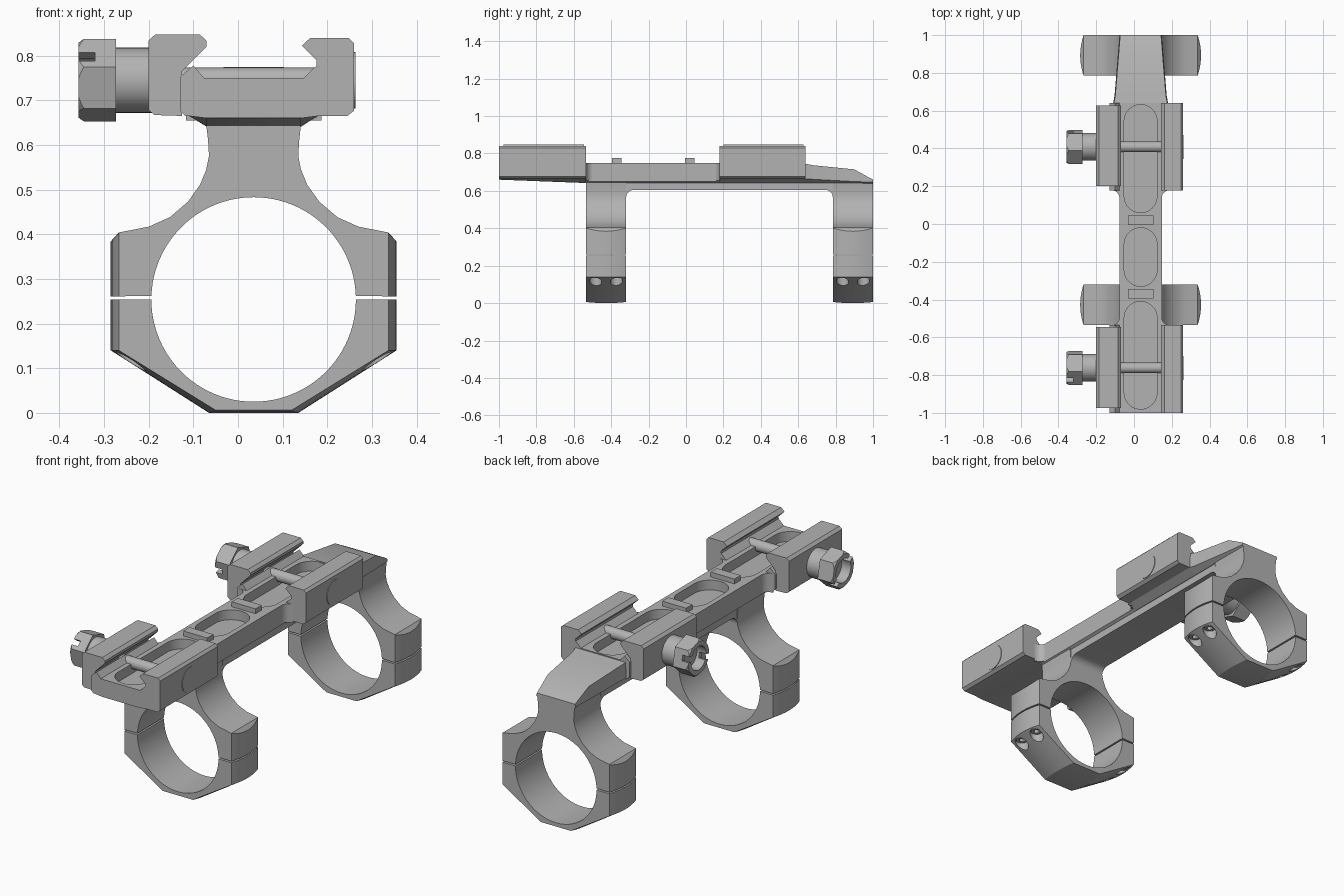
import bpy, bmesh, math
from mathutils import Vector, Matrix

if "Cube" in bpy.data.objects:
    bpy.data.objects.remove(bpy.data.objects["Cube"])

metal = bpy.data.materials.new("grey metal")
metal.use_nodes = True
GREY = (0.45, 0.45, 0.45, 1)
metal.diffuse_color = GREY
metal.node_tree.nodes["Principled BSDF"].inputs["Base Color"].default_value = GREY

CX = 0.035                      # centre line of rings and bar
BOLT_Z = 0.745
RINGS = {"front": (-0.535, -0.32), "rear": (0.785, 1.0)}
CLAMPS = {"front": (-1.0, -0.535), "rear": (0.178, 0.64)}


def finish(name, bm):
    bmesh.ops.recalc_face_normals(bm, faces=bm.faces)
    mesh = bpy.data.meshes.new(name)
    bm.to_mesh(mesh)
    bm.free()
    mesh.materials.append(metal)
    ob = bpy.data.objects.new(name, mesh)
    bpy.context.collection.objects.link(ob)
    return ob


def loft(name, sections, axis="y"):
    """Join (position, outline) sections along an axis and cap both ends."""
    place = {"y": lambda t, p: (p[0], t, p[1]),
             "x": lambda t, p: (t, p[0], p[1]),
             "z": lambda t, p: (p[0], p[1], t)}[axis]
    bm = bmesh.new()
    rows = [[bm.verts.new(place(t, p)) for p in pts] for t, pts in sections]
    n = len(rows[0])
    bm.faces.new(rows[0])
    bm.faces.new(rows[-1])
    for a, b in zip(rows, rows[1:]):
        for i in range(n):
            j = (i + 1) % n
            bm.faces.new((a[i], a[j], b[j], b[i]))
    return finish(name, bm)


def prism(name, pts, lo, hi, axis="y"):
    return loft(name, [(lo, pts), (hi, pts)], axis)


def rod(name, start, end, r, r2=None, segments=40, spin=0):
    start, end = Vector(start), Vector(end)
    d = end - start
    turn = d.to_track_quat("Z", "Y").to_matrix().to_4x4()
    bm = bmesh.new()
    bmesh.ops.create_cone(bm, cap_ends=True, segments=segments, radius1=r,
                          radius2=r if r2 is None else r2, depth=d.length,
                          matrix=Matrix.Translation((start + end) / 2) @ turn
                          @ Matrix.Rotation(spin, 4, "Z"))
    return finish(name, bm)


def box(name, centre, size, rot=None):
    bm = bmesh.new()
    bmesh.ops.create_cube(bm, size=1, matrix=Matrix.Translation(centre)
                          @ (rot or Matrix()) @ Matrix.Diagonal((*size, 1)))
    return finish(name, bm)


def carve(ob, cutters, operation="DIFFERENCE"):
    for c in cutters:
        mod = ob.modifiers.new("cut", "BOOLEAN")
        mod.operation, mod.solver, mod.object = operation, "EXACT", c
        bpy.context.view_layer.objects.active = ob
        bpy.ops.object.modifier_apply(modifier=mod.name)
        bpy.data.objects.remove(c)
    return ob


def arc(cx, cy, r, a0, a1, n):
    return [(cx + r * math.cos(math.radians(a0 + (a1 - a0) * i / n)),
             cy + r * math.sin(math.radians(a0 + (a1 - a0) * i / n))) for i in range(n + 1)]


def mirrored(half):
    """Close a right-hand outline (listed from centre outwards) about CX."""
    return [(CX + x, z) for x, z in half] + [(CX - x, z) for x, z in reversed(half)]


def stadium(y0, y1, r):
    return arc(CX, y1 - r, r, 0, 180, 20) + arc(CX, y0 + r, r, 180, 360, 20)


# Rings: upper arch with neck, lower cap, bulging sides, screw holes
NECK = [(0.235, 0.417), (0.188, 0.438), (0.147, 0.473), (0.12, 0.511), (0.106, 0.545),
        (0.10, 0.575), (0.102, 0.61), (0.106, 0.645)]
BORE, BORE_Z = 0.229, 0.254
for label, (y0, y1) in RINGS.items():
    mid, half = (y0 + y1) / 2, (y1 - y0) / 2
    upper, lower = [], []
    for i in range(9):
        t = i / 4 - 1
        b = 1 - t * t
        w = 0.302 + 0.018 * b
        outer = [(w, 0.261), (w, 0.402 - 0.018 * b), (0.302, 0.404)] + NECK
        rim = arc(0, BORE_Z, BORE, 90, 2, 24)
        upper.append((mid + t * half, mirrored(rim + outer)))
        rim = arc(0, BORE_Z, BORE, -90, 0, 24)
        outer = [(w, 0.254), (w, 0.14), (0.085 + 0.015 * b, 0.006 * (1 - b))]
        lower.append((mid + t * half, mirrored(rim + outer)))
    loft(label + "_ring_arch", upper)
    holes = []
    for side in (-1, 1):
        for dy in (-0.056, 0.056):
            x, y = CX + side * 0.276, mid + dy
            holes.append(rod("hole", (x, y, -0.05), (x, y, 0.18), 0.033, segments=24))
    carve(loft(label + "_ring_cap", lower), holes)
    for side in (-1, 1):
        for dy in (-0.056, 0.056):
            x, y = CX + side * 0.276, mid + dy
            head = rod(label + "_cap_screw", (x, y, 0.135), (x, y, 0.19), 0.028, segments=24)
            carve(head, [rod("socket", (x, y, 0.1), (x, y, 0.16), 0.016, segments=6)])


def pockets():
    return [prism("pocket", stadium(a, b, 0.087), 0.70, 0.9, "z")
            for a, b in ((0.06, 0.632), (-0.33, -0.02), (-0.98, -0.41))]


# Bar between the clamps, with its lower web filleted into the rings
bar = mirrored([(0.113, 0.75), (0.113, 0.65), (0.1, 0.642)])
carve(prism("bar", bar, -0.545, 0.19), pockets())
web = ([(-0.53, 0.66), (-0.53, 0.56), (-0.32, 0.56)] + arc(-0.28, 0.565, 0.04, 180, 90, 6)
       + arc(0.745, 0.565, 0.04, 90, 0, 6) + [(0.785, 0.56), (0.99, 0.56), (0.99, 0.645), (0.9, 0.66)])
prism("lower_web", web, CX - 0.099, CX + 0.099, "x")

# Recoil lugs on the bar
for y in (-0.37, 0.02):
    box("recoil_lug", (CX, y, 0.755), (0.135, 0.05, 0.04))

# Tapered tail over the rear ring
tail = []
for y, top, wide, edge, foot in ((0.63, 0.747, 0.147, 0.665, 0.642), (0.68, 0.737, 0.138, 0.662, 0.642),
                                 (0.9, 0.715, 0.12, 0.65, 0.641), (1.0, 0.66, 0.112, 0.647, 0.64)):
    tail.append((y, mirrored([(wide - 0.004, top), (wide, edge), (0.105, foot)])))
loft("tail", tail)


# Clamps: fixed dovetail body, moving jaw and cross bolt
def clamp_outline(foot):
    return [(-0.07, foot), (0.14, foot), (0.18, 0.665), (0.245, 0.665), (0.26, 0.677),
            (0.26, 0.828), (0.248, 0.84), (0.162, 0.84), (0.143, 0.822), (0.176, 0.79),
            (0.176, 0.778), (0.147, 0.75), (-0.076, 0.75), (-0.1, 0.778), (-0.13, 0.752),
            (-0.13, 0.677), (-0.118, 0.665), (-0.11, 0.665)]


JAW = [(-0.2, 0.678), (-0.187, 0.667), (-0.125, 0.665), (-0.125, 0.765), (-0.07, 0.82),
       (-0.07, 0.833), (-0.085, 0.847), (-0.186, 0.847), (-0.2, 0.834)]
for label, (y0, y1) in CLAMPS.items():
    foot = 0.66 if label == "front" else 0.642
    body = loft(label + "_clamp_body", [(y0, clamp_outline(foot)), (y1, clamp_outline(0.642))])
    carve(body, pockets())
    jaw0, jaw1 = (-0.975, -0.545) if label == "front" else (0.2, 0.628)
    prism(label + "_clamp_jaw", JAW, jaw0, jaw1)

    # Fillets where the bar meets the clamp
    end, out = (y1, 1) if label == "front" else (y0, -1)
    for side in (-1, 1):
        x, r = CX + side * 0.112, 0.04
        curve = [(x + side * (r - r * math.sin(a)), end + out * (r - r * math.cos(a)))
                 for a in (i * math.pi / 12 for i in range(7))]
        corner = [(x, end - out * 0.005), (x + side * r, end - out * 0.005)]
        prism(label + "_clamp_fillet", corner + curve, 0.655, 0.75, "z")

    # Bolt with a hollow slotted hex head
    y = (-0.762 if label == "front" else 0.408)
    rod(label + "_bolt_shaft", (-0.2, y, BOLT_Z), (0.2, y, BOLT_Z), 0.028)
    rod(label + "_bolt_collar", (-0.29, y, BOLT_Z), (-0.19, y, BOLT_Z), 0.073)
    rod(label + "_bolt_end", (0.25, y, BOLT_Z), (0.263, y, BOLT_Z), 0.063)
    head = rod(label + "_bolt_head", (-0.357, y, BOLT_Z), (-0.273, y, BOLT_Z), 0.094,
               segments=6, spin=math.radians(12))
    carve(head, [rod("chamfer", (-0.358, y, BOLT_Z), (-0.27, y, BOLT_Z), 0.083, 0.16)], "INTERSECT")
    tilt = Matrix.Rotation(math.radians(-40 if label == "front" else 15), 4, "X")
    carve(head, [rod("recess", (-0.4, y, BOLT_Z), (-0.305, y, BOLT_Z), 0.06),
                 box("slot", (-0.36, y, BOLT_Z), (0.08, 0.3, 0.028), tilt)])

# Smooth curved surfaces, keep machined edges sharp
bpy.ops.object.select_all(action="DESELECT")
for ob in bpy.context.scene.objects:
    if ob.type == "MESH":
        ob.select_set(True)
        bpy.context.view_layer.objects.active = ob
bpy.ops.object.shade_smooth_by_angle(angle=math.radians(25))
